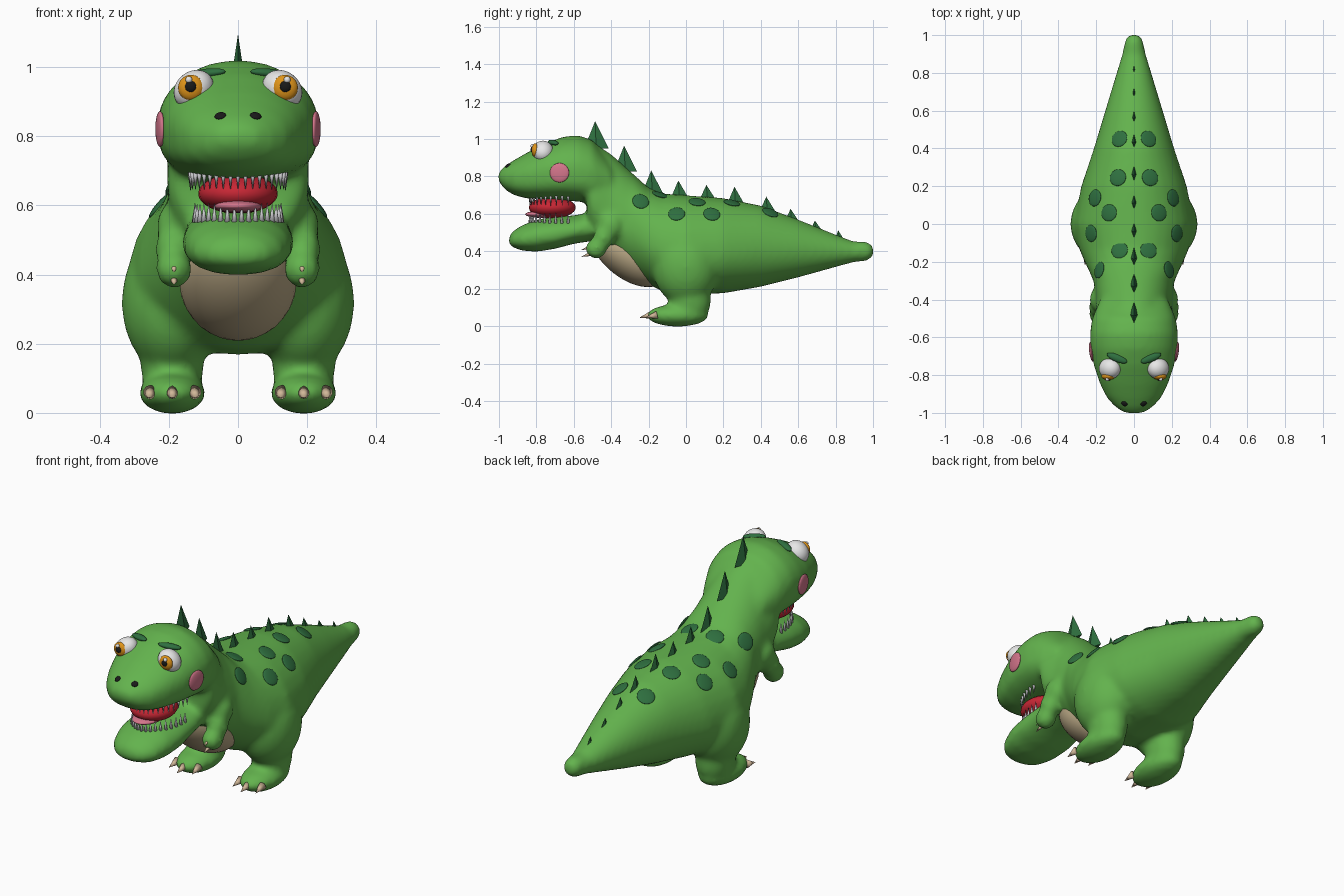
import bpy, bmesh, math
from mathutils import Vector, Matrix
from mathutils.bvhtree import BVHTree

cube = bpy.data.objects.get("Cube")
if cube:
    bpy.data.objects.remove(cube, do_unlink=True)


def material(name, r, g, b):
    m = bpy.data.materials.new(name)
    m.use_nodes = True
    m.diffuse_color = (r, g, b, 1)
    bsdf = next(n for n in m.node_tree.nodes if n.type == 'BSDF_PRINCIPLED')
    bsdf.inputs["Base Color"].default_value = (r, g, b, 1)
    bsdf.inputs["Roughness"].default_value = 0.7
    return m


GREEN = material("skin green", .125, .45, .075)
DARK = material("dark green", .028, .16, .05)
TAN = material("belly tan", .50, .40, .24)
CLAW = material("claw beige", .64, .48, .32)
RED = material("mouth red", .57, .02, .035)
PINK = material("cheek pink", .66, .18, .26)
WHITE = material("eye white", .80, .80, .80)
TOOTH = material("tooth grey", .58, .58, .60)
ORANGE = material("iris orange", .75, .30, .01)
BLACK = material("black", .01, .01, .01)


def ball(bm, centre, radii, rot=None, u=24, v=16):
    m = Matrix.Translation(centre) @ (rot or Matrix()) @ Matrix.Diagonal((*radii, 1))
    bmesh.ops.create_uvsphere(bm, u_segments=u, v_segments=v, radius=1, matrix=m)


def cone(bm, base, tip, rx, ry, sides):
    base, tip = Vector(base), Vector(tip)
    d = tip - base
    rot = d.to_track_quat('Z', 'Y').to_matrix().to_4x4()
    m = Matrix.Translation((base + tip) / 2) @ rot @ Matrix.Diagonal((rx, ry, 1, 1))
    bmesh.ops.create_cone(bm, cap_ends=True, segments=sides, radius1=1, radius2=0,
                          depth=d.length, matrix=m)


def loft(bm, sections, power, n=32):
    """Skin upright rings given as (y, half width, widest z, top z, bottom z)."""
    rings = []
    for y, w, zc, top, bot in sections:
        ring = []
        for i in range(n):
            a = math.tau * i / n
            s = math.sin(a)
            z = zc + (top - zc) * s if s >= 0 else zc - (zc - bot) * (-s) ** power
            ring.append(bm.verts.new((w * math.cos(a), y, z)))
        rings.append(ring)
    for a, b in zip(rings, rings[1:]):
        for i in range(n):
            j = (i + 1) % n
            bm.faces.new((a[i], a[j], b[j], b[i]))
    bm.faces.new(rings[0][::-1])
    bm.faces.new(rings[-1])


def finish(bm, name, mat, smooth=True):
    bmesh.ops.recalc_face_normals(bm, faces=bm.faces[:])
    for f in bm.faces:
        f.smooth = smooth
    me = bpy.data.meshes.new(name)
    bm.to_mesh(me)
    bm.free()
    me.materials.append(mat)
    ob = bpy.data.objects.new(name, me)
    bpy.context.collection.objects.link(ob)
    return ob


# Body: tail, torso and neck, then head and jaw, then limbs, fused into one skin
bm = bmesh.new()
loft(bm, [(1.006, .02, .40, .42, .38), (.985, .044, .40, .446, .354), (.95, .053, .40, .455, .345),
          (.9, .063, .395, .452, .342), (.8, .093, .40, .49, .315), (.6, .153, .41, .57, .26),
          (.4, .213, .41, .645, .21), (.2, .28, .39, .685, .175), (0, .32, .38, .70, .168),
          (-.13, .292, .40, .71, .185), (-.2, .262, .44, .74, .225), (-.3, .215, .52, .83, .29),
          (-.4, .20, .60, .92, .37), (-.5, .208, .70, .985, .46), (-.53, .18, .70, .965, .49)], 1)
loft(bm, [(-.4, .18, .78, .88, .68), (-.5, .222, .82, .995, .66), (-.58, .234, .835, 1.022, .666),
          (-.66, .23, .835, 1.012, .672), (-.75, .213, .825, .978, .675), (-.85, .179, .81, .928, .682),
          (-.92, .144, .80, .888, .70), (-.968, .10, .795, .857, .73),
          (-.996, .06, .80, .83, .765), (-1.006, .02, .80, .81, .79)], .6)
loft(bm, [(-.42, .13, .53, .61, .44), (-.5, .15, .53, .61, .455), (-.6, .158, .51, .592, .44),
          (-.7, .163, .49, .585, .413), (-.8, .154, .48, .57, .397), (-.88, .129, .465, .538, .404),
          (-.93, .088, .455, .505, .423), (-.95, .03, .455, .47, .44)], .8)
for s in (1, -1):
    ball(bm, (s * .19, 0, .32), (.147, .18, .21))          # thigh
    ball(bm, (s * .19, .02, .14), (.092, .115, .13))       # shin
    ball(bm, (s * .19, -.045, .057), (.097, .168, .06))    # foot
    ball(bm, (s * .175, -.40, .54), (.062, .07, .075))     # shoulder
    ball(bm, (s * .19, -.44, .475), (.05, .055, .065))     # forearm
    ball(bm, (s * .185, -.48, .415), (.054, .058, .056))   # hand
body = finish(bm, "body", GREEN)
rem = body.modifiers.new("fuse", 'REMESH')
rem.mode = 'VOXEL'
rem.voxel_size = .014
rem.use_smooth_shade = True
smo = body.modifiers.new("soften", 'SMOOTH')
smo.factor = .5
smo.iterations = 14
bpy.context.view_layer.update()
skin = BVHTree.FromObject(body, bpy.context.evaluated_depsgraph_get())


def patch(bm, point, radii):
    """Lay a thin disc on the skin nearest to a point."""
    loc, normal, _, _ = skin.find_nearest(Vector(point))
    ball(bm, loc, radii, normal.to_track_quat('Z', 'Y').to_matrix().to_4x4())


# Belly
bm = bmesh.new()
ball(bm, (0, -.31, .385), (.17, .235, .128), Matrix.Rotation(math.radians(-38), 4, 'X'), 32, 20)
finish(bm, "belly", TAN)

# Skin spots
bm = bmesh.new()
for x, y, z in [(.088, .46, .63), (.092, .25, .68), (.218, .14, .61), (.135, .06, .67),
                (.228, -.05, .60), (.08, -.135, .715), (.198, -.24, .675)]:
    for s in (1, -1):
        patch(bm, (s * x, y, z), (.045, .045, .009))
finish(bm, "skin_spots", DARK)

# Cheeks and nostrils
bm = bmesh.new()
for s in (1, -1):
    patch(bm, (s * .25, -.68, .82), (.052, .052, .012))
finish(bm, "cheeks", PINK)
bm = bmesh.new()
for s in (1, -1):
    patch(bm, (s * .055, -.96, .87), (.017, .015, .008))
finish(bm, "nostrils", BLACK)

# Back spines: flattened four-sided spikes, smaller towards the tail
bm = bmesh.new()
for y, tip, half in [(-.48, 1.095, .058), (-.325, .965, .054), (-.18, .833, .05), (-.035, .778, .045),
                     (.115, .755, .043), (.265, .745, .043), (.435, .692, .04), (.565, .627, .034),
                     (.695, .564, .03), (.82, .512, .024)]:
    hit = skin.ray_cast(Vector((0, y, 2)), Vector((0, 0, -1)))[0]
    cone(bm, (0, y, hit.z - .025), (0, y - .006, tip), half * .38, half * 1.15, 4)
finish(bm, "back_spines", DARK, False)

# Eyes
for s, side in ((1, "left"), (-1, "right")):
    bm = bmesh.new()
    ball(bm, (s * .128, -.765, .935), (.062, .056, .052), Matrix.Rotation(s * math.radians(40), 4, 'Y'))
    finish(bm, side + "_eyeball", WHITE)
    bm = bmesh.new()
    ball(bm, (s * .136, -.806, .94), (.037, .02, .037))
    finish(bm, side + "_iris", ORANGE)
    bm = bmesh.new()
    ball(bm, (s * .137, -.819, .943), (.018, .012, .018), None, 12, 8)
    finish(bm, side + "_pupil", BLACK)
    bm = bmesh.new()
    ball(bm, (s * .142, -.822, .963), (.01, .01, .01), None, 12, 8)
    finish(bm, side + "_glint", WHITE)
    bm = bmesh.new()
    rot = Matrix.Rotation(s * math.radians(22), 4, 'Z') @ Matrix.Rotation(s * math.radians(6), 4, 'Y')
    ball(bm, (s * .09, -.71, .981), (.058, .02, .014), rot)
    finish(bm, side + "_brow", DARK)

# Mouth and tongue
bm = bmesh.new()
ball(bm, (0, -.715, .634), (.115, .125, .058))
finish(bm, "mouth_lining", RED)
bm = bmesh.new()
ball(bm, (0, -.76, .598), (.07, .10, .02))
finish(bm, "tongue", PINK)

# Teeth: two curved rows of thin spikes
for name, count, wide, base, tip in [("upper_teeth", 21, .138, .705, .642),
                                     ("lower_teeth", 20, .125, .55, .607)]:
    bm = bmesh.new()
    for i in range(count):
        a = math.pi * (i / (count - 1) - .5)
        x, y = wide * math.sin(a), -.63 - .205 * math.cos(a)
        cone(bm, (x, y, base), (x, y, tip), .009, .009, 8)
    finish(bm, name, TOOTH)

# Claws on feet and hands
bm = bmesh.new()
for s in (1, -1):
    for dx, y in ((-.063, -.155), (0, -.185), (.063, -.155)):
        cone(bm, (s * (.19 + dx), y, .06), (s * (.19 + dx * 1.1), y - .065, .045), .021, .021, 10)
    for z in (.415, .378):
        cone(bm, (s * .185, -.505, z + .01), (s * .185, -.56, z - .008), .013, .013, 10)
finish(bm, "claws", CLAW)
